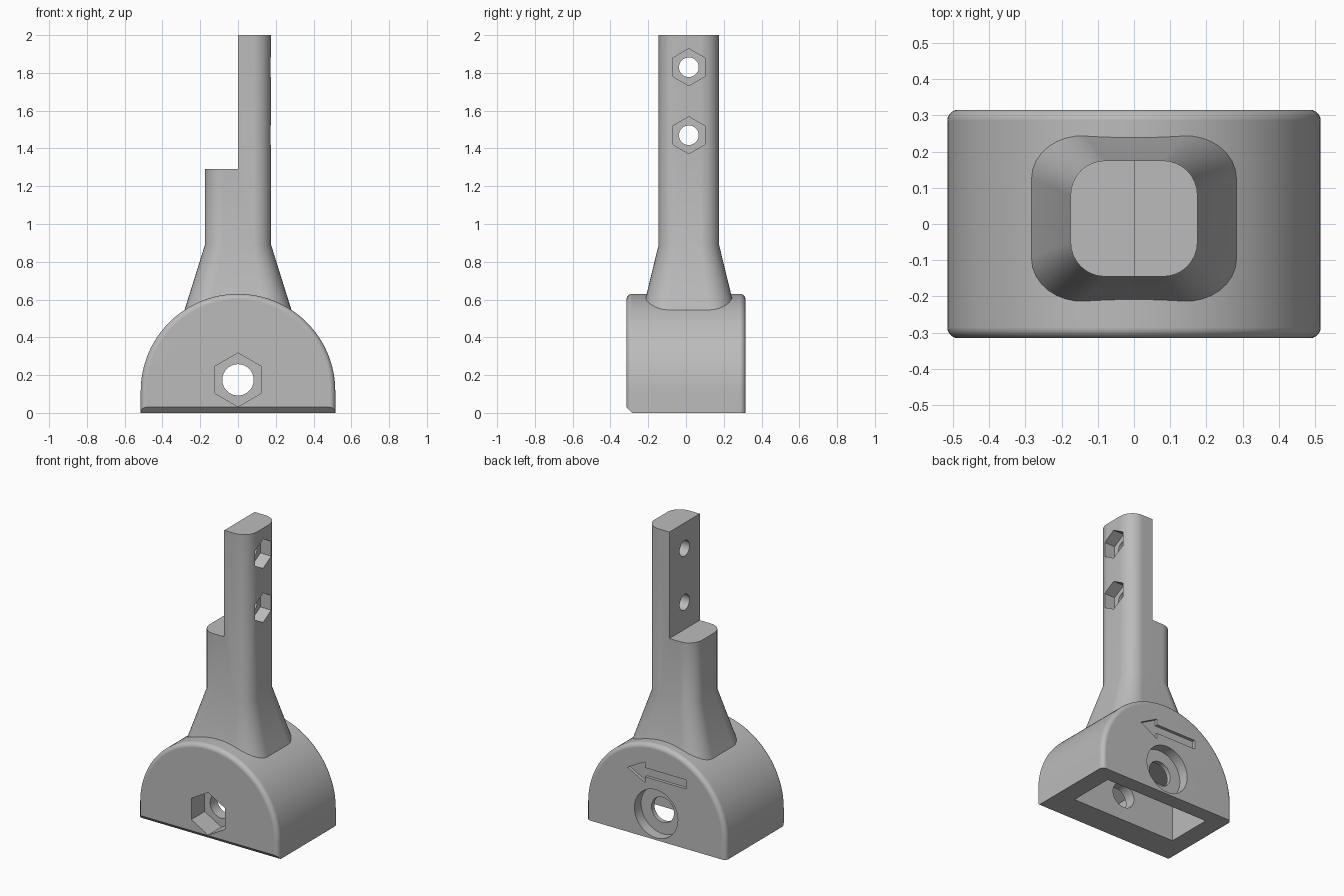
import bpy, bmesh, math
from math import sin, cos, pi

if "Cube" in bpy.data.objects:
    bpy.data.objects.remove(bpy.data.objects["Cube"], do_unlink=True)

grey = bpy.data.materials.new("plain_grey")
grey.use_nodes = True
grey.diffuse_color = (0.5, 0.5, 0.5, 1)
grey.node_tree.nodes["Principled BSDF"].inputs["Base Color"].default_value = (0.5, 0.5, 0.5, 1)


def loft(name, rings):
    """Closed solid through rings with equal point counts."""
    bm = bmesh.new()
    loops = [[bm.verts.new(p) for p in ring] for ring in rings]
    n = len(loops[0])
    for a, b in zip(loops, loops[1:]):
        for i in range(n):
            bm.faces.new((a[i], a[(i + 1) % n], b[(i + 1) % n], b[i]))
    bm.faces.new(loops[0][::-1])
    bm.faces.new(loops[-1])
    bmesh.ops.recalc_face_normals(bm, faces=bm.faces)
    mesh = bpy.data.meshes.new(name)
    bm.to_mesh(mesh)
    bm.free()
    mesh.materials.append(grey)
    ob = bpy.data.objects.new(name, mesh)
    bpy.context.collection.objects.link(ob)
    return ob


def prism(name, axis, points, start, end):
    """Extrude a 2D outline along x, y or z."""
    place = {"x": lambda p, t: (t, p[0], p[1]),
             "y": lambda p, t: (p[0], t, p[1]),
             "z": lambda p, t: (p[0], p[1], t)}[axis]
    return loft(name, [[place(p, t) for p in points] for t in (start, end)])


def polygon(u, v, r, n):
    """Regular polygon with one corner pointing up."""
    return [(u + r * sin(2 * pi * i / n), v + r * cos(2 * pi * i / n)) for i in range(n)]


def rectangle(x0, x1, y0, y1):
    return [(x0, y0), (x1, y0), (x1, y1), (x0, y1)]


def rounded(hx, hy, r, cy, z, steps=8):
    pts = []
    for k, (sx, sy) in enumerate(((1, 1), (-1, 1), (-1, -1), (1, -1))):
        for i in range(steps + 1):
            a = (k + i / steps) * pi / 2
            pts.append((sx * (hx - r) + r * cos(a), cy + sy * (hy - r) + r * sin(a), z))
    return pts


def cut(target, cutters):
    for c in cutters:
        mod = target.modifiers.new("cut", "BOOLEAN")
        mod.operation, mod.solver, mod.object = "DIFFERENCE", "EXACT", c
        bpy.context.view_layer.objects.active = target
        bpy.ops.object.modifier_apply(modifier=mod.name)
        bpy.data.objects.remove(c, do_unlink=True)


def finish(ob):
    bpy.ops.object.select_all(action="DESELECT")
    ob.select_set(True)
    bpy.context.view_layer.objects.active = ob
    bpy.ops.object.shade_smooth_by_angle(angle=math.radians(25))
    mod = ob.modifiers.new("even_shading", "WEIGHTED_NORMAL")
    mod.keep_sharp = True


# Domed base: arch outline with rounded rims and a chamfered front bottom edge
R, SPRING, HALF, FILLET = 0.515, 0.115, 0.315, 0.03


def arch(y, inset):
    r = R - inset
    floor = max(0, FILLET - HALF - y)
    pts = [(r * cos(pi * i / 64), y, SPRING + r * sin(pi * i / 64)) for i in range(65)]
    return pts + [(-r, y, floor), (r, y, floor)]


rim = [(HALF - FILLET * (1 - cos(a)), FILLET * (1 - sin(a)))
       for a in (i * pi / 12 for i in range(7))]
rings = [arch(-y, t) for y, t in rim] + [arch(y, t) for y, t in reversed(rim)]
base = loft("domed_base", rings)

# Pocket, cross bolt hole, nut recess, bolt head recess and direction arrow
BOLT_Z = 0.175
arrow = [(0.21, 0.43), (0.08, 0.5), (0.08, 0.46), (-0.22, 0.46),
         (-0.22, 0.4), (0.08, 0.4), (0.08, 0.36)]
cut(base, [
    prism("pocket", "z", rectangle(-0.39, 0.39, -0.1, 0.215), -0.1, 0.36),
    prism("bolt_hole", "y", polygon(0, BOLT_Z, 0.083, 40), -0.5, 0.5),
    prism("nut_recess", "y", polygon(0, BOLT_Z, 0.142, 6), -0.5, -0.175),
    prism("head_recess", "y", polygon(0, BOLT_Z, 0.16, 48), 0.245, 0.5),
    prism("arrow_mark", "y", arrow, 0.295, 0.5),
])
finish(base)

# Post: flared foot, straight shaft, upper half cut away on one side
CY = 0.015
post = loft("post", [rounded(0.297, 0.255, 0.14, CY, 0.5),
                     rounded(0.175, 0.16, 0.095, CY, 0.89),
                     rounded(0.175, 0.16, 0.095, CY, 2)])
cutters = [prism("half_lap", "y", rectangle(-0.5, 0, 1.29, 2.5), -0.5, 0.5)]
for z in (1.47, 1.83):
    cutters.append(prism("screw_hole", "x", polygon(CY, z, 0.052, 32), -0.5, 0.5))
    cutters.append(prism("screw_nut_recess", "x", polygon(CY, z, 0.098, 6), 0.095, 0.5))
cut(post, cutters)
finish(post)
